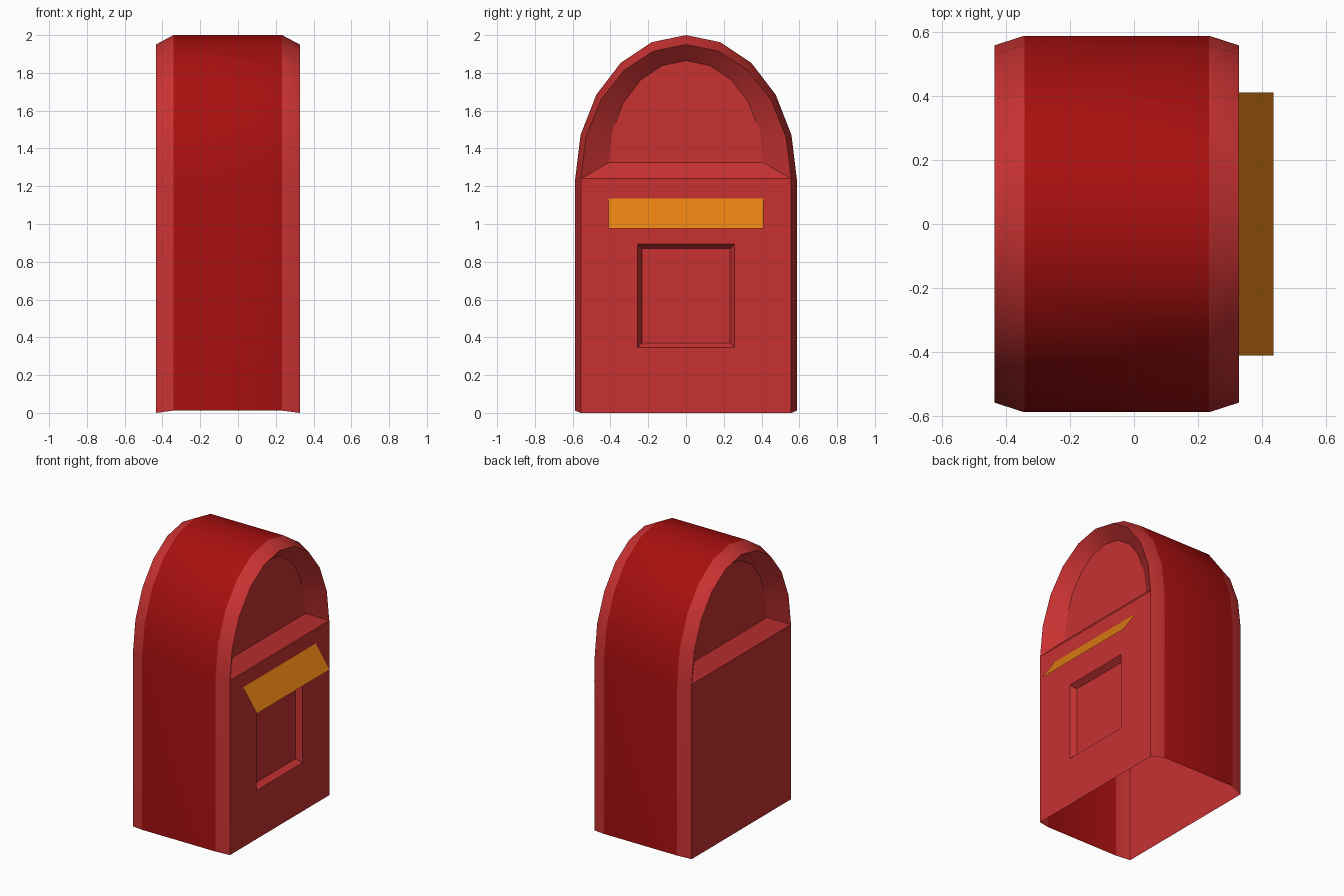
import bpy, bmesh, math

if "Cube" in bpy.data.objects:
    bpy.data.objects.remove(bpy.data.objects["Cube"])

MID = -0.054          # centre of the shell along x
BELT, WALL, PANEL = 0.288, 0.381, 0.297   # half depths from MID


def material(name, rgb):
    m = bpy.data.materials.new(name)
    m.diffuse_color = (*rgb, 1)
    m.use_nodes = True
    m.node_tree.nodes["Principled BSDF"].inputs["Base Color"].default_value = m.diffuse_color
    return m


dark_red = material("dark red", (0.39, 0.0048, 0.0048))
red = material("red", (0.58, 0.032, 0.032))
orange = material("orange", (0.78, 0.212, 0.006))


def arch(half, spring, top, n=10):
    return [(half * math.cos(math.pi * i / n),
             spring + (top - spring) * math.sin(math.pi * i / n)) for i in range(n + 1)]


def make(name, bm, mats, recalc=True):
    bmesh.ops.remove_doubles(bm, verts=bm.verts, dist=1e-5)
    if recalc:
        bmesh.ops.recalc_face_normals(bm, faces=bm.faces)
    me = bpy.data.meshes.new(name)
    bm.to_mesh(me)
    bm.free()
    for m in mats:
        me.materials.append(m)
    ob = bpy.data.objects.new(name, me)
    bpy.context.collection.objects.link(ob)
    return ob


def face(bm, pts, mat=1):
    f = bm.faces.new([bm.verts.new(p) for p in pts])
    f.material_index = mat
    return f


def strip(bm, xa, a, xb, b, mat, closed=False):
    n = len(a)
    for i in range(n if closed else n - 1):
        j = (i + 1) % n
        face(bm, [(xa, *a[i]), (xa, *a[j]), (xb, *b[j]), (xb, *b[i])], mat)


bm = bmesh.new()
outer_arch = arch(0.587, 1.235, 2.0)
edge_arch = arch(0.557, 1.24, 1.95)
panel_arch = arch(0.41, 1.325, 1.865)
outer = [(0.587, 0.012)] + outer_arch + [(-0.587, 0.012)]
edge = [(0.557, 0)] + edge_arch + [(-0.557, 0)]
wall = [(0.557, 0), (0.557, 1.24), (-0.557, 1.24), (-0.557, 0)]
door = [(0.257, 0.345), (0.257, 0.895), (-0.257, 0.895), (-0.257, 0.345)]
door_in = [(0.234, 0.371), (0.234, 0.87), (-0.234, 0.87), (-0.234, 0.371)]

# wraparound belt
strip(bm, MID - BELT, outer, MID + BELT, outer, 0)
for s in (1, -1):
    xw, xp = MID + s * WALL, MID + s * PANEL
    # bevelled rim
    strip(bm, MID + s * BELT, outer, xw, edge, 1)
    # arched recess with sloped ledge and back panel
    strip(bm, xw, edge_arch, xp, panel_arch, 1, closed=True)
    face(bm, [(xp, *p) for p in panel_arch])
    # lower wall, with a sunken door on the front only
    if s > 0:
        strip(bm, xw, wall, xw, door, 1, closed=True)
        strip(bm, xw, door, xw - 0.04, door_in, 1, closed=True)
        face(bm, [(xw - 0.04, *p) for p in door_in])
    else:
        face(bm, [(xw, *p) for p in wall])
body = make("box_shell", bm, [dark_red, red])

# thin tilted slot flap
bm = bmesh.new()
face(bm, [(0.327, -0.41, 1.135), (0.435, -0.41, 0.977),
          (0.435, 0.41, 0.977), (0.327, 0.41, 1.135)], 0)
make("slot_flap", bm, [orange], recalc=False)

bpy.context.view_layer.objects.active = body
body.select_set(True)
bpy.ops.object.shade_smooth_by_angle(angle=math.radians(25))
